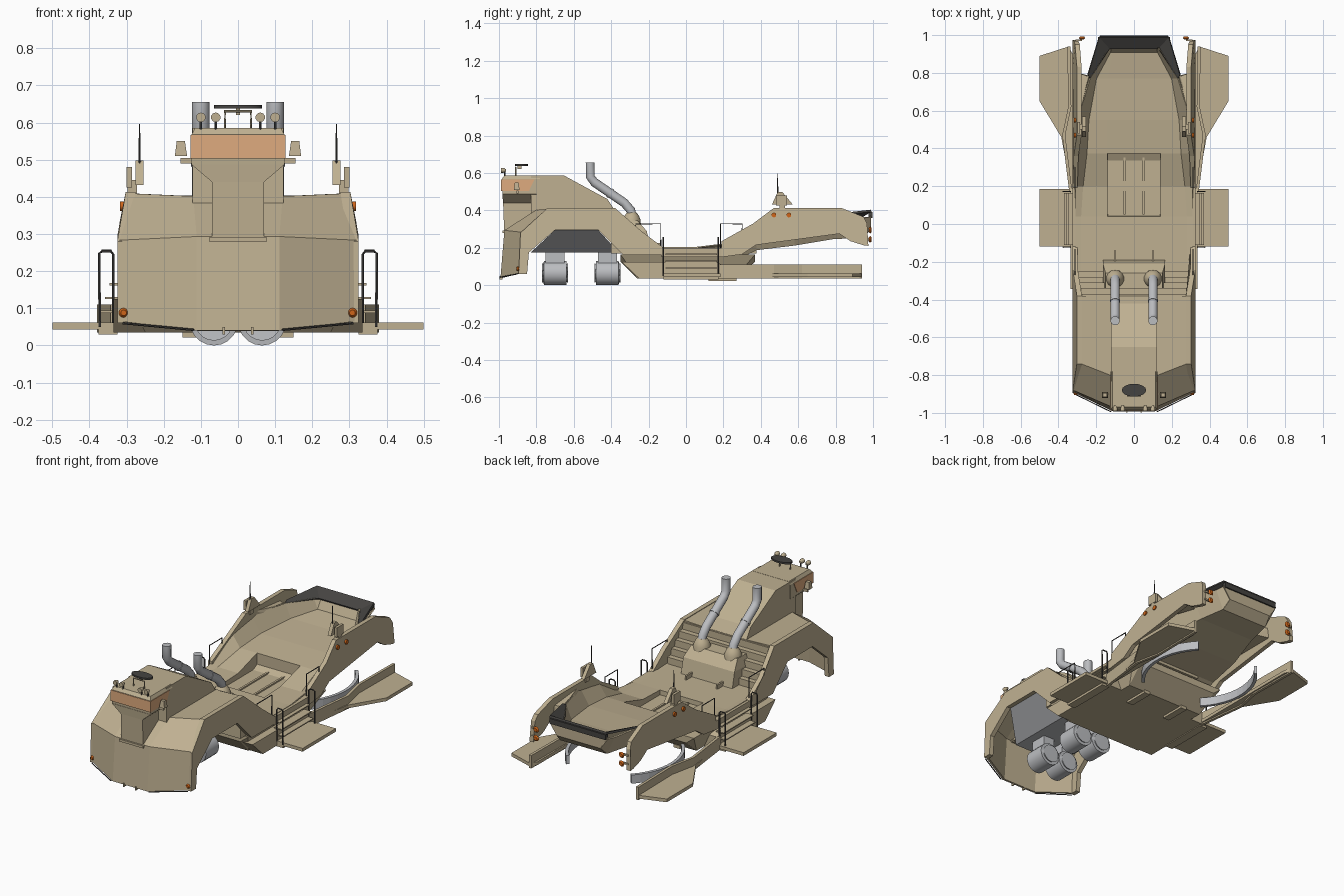
import bpy, bmesh, math
from mathutils import Vector

if "Cube" in bpy.data.objects:
    bpy.data.objects.remove(bpy.data.objects["Cube"])

def material(name, col):
    m = bpy.data.materials.new(name)
    m.diffuse_color = (*col, 1)
    m.use_nodes = True
    m.node_tree.nodes["Principled BSDF"].inputs["Base Color"].default_value = m.diffuse_color
    return m

TAN = material("tan_paint", (.52, .435, .285))
DARK = material("dark_grey", (.06, .057, .053))
GREY = material("light_grey", (.50, .51, .53))
PEACH = material("peach_glass", (.74, .41, .21))
ORANGE = material("orange_lamp", (.62, .13, .01))

def finish(name, bm, mat, thick=0, mirror=False, smooth=False):
    bmesh.ops.recalc_face_normals(bm, faces=bm.faces[:])
    me = bpy.data.meshes.new(name)
    bm.to_mesh(me)
    bm.free()
    me.materials.append(mat)
    ob = bpy.data.objects.new(name, me)
    bpy.context.collection.objects.link(ob)
    if smooth:
        me.shade_smooth()
        me.set_sharp_from_angle(angle=math.radians(42))
    if thick:
        s = ob.modifiers.new("thickness", 'SOLIDIFY')
        s.thickness, s.offset = thick, 0
    if mirror:
        m = ob.modifiers.new("mirror", 'MIRROR')
        m.use_mirror_merge = False
    return ob

def hull(name, pts, mat=TAN, mirror=False):
    bm = bmesh.new()
    for p in pts:
        bm.verts.new(p)
    bmesh.ops.convex_hull(bm, input=bm.verts[:])
    bmesh.ops.dissolve_limit(bm, angle_limit=.01, verts=bm.verts[:], edges=bm.edges[:])
    return finish(name, bm, mat, 0, mirror)

def rect(x0, x1, y0, y1, z):
    return [(x0, y0, z), (x1, y0, z), (x1, y1, z), (x0, y1, z)]

def box(name, x0, x1, y0, y1, z0, z1, mat=TAN, mirror=False):
    return hull(name, rect(x0, x1, y0, y1, z0) + rect(x0, x1, y0, y1, z1), mat, mirror)

def prism(name, poly, a, b, axis='x', mat=TAN, mirror=False, lean=0):
    # polygon in yz extruded along x, or in xy extruded along z; lean tips the top inwards
    f = (lambda p, t: (t - lean * max(0, p[1] - .3), p[0], p[1])) if axis == 'x' else (lambda p, t: (p[0], p[1], t))
    bm = bmesh.new()
    A = [bm.verts.new(f(p, a)) for p in poly]
    B = [bm.verts.new(f(p, b)) for p in poly]
    bm.faces.new(A)
    bm.faces.new(B)
    n = len(poly)
    for i in range(n):
        j = (i + 1) % n
        bm.faces.new((A[i], A[j], B[j], B[i]))
    return finish(name, bm, mat, 0, mirror)

def loft(name, rows, mat=TAN, thick=0, mirror=False, cap=False, closed=False, smooth=False):
    bm = bmesh.new()
    V = [[bm.verts.new(p) for p in r] for r in rows]
    n = len(rows[0])
    for r, s in zip(V, V[1:]):
        for i in range(n if closed else n - 1):
            j = (i + 1) % n
            bm.faces.new((r[i], r[j], s[j], s[i]))
    if cap:
        bm.faces.new(V[0])
        bm.faces.new(V[-1])
    bmesh.ops.dissolve_degenerate(bm, dist=1e-5, edges=bm.edges[:])
    return finish(name, bm, mat, thick, mirror, smooth)

def tube(name, path, rad, mat=TAN, mirror=False, n=12):
    # rad is one radius or one per path point
    P = [Vector(p) for p in path]
    R = rad if isinstance(rad, list) else [rad] * len(P)
    rows = []
    for i, p in enumerate(P):
        t = (P[min(i + 1, len(P) - 1)] - P[max(i - 1, 0)]).normalized()
        u = t.cross(Vector((1, 0, 0)) if abs(t.x) < .8 else Vector((0, 1, 0))).normalized()
        w = t.cross(u)
        rows.append([p + R[i] * (u * math.cos(2 * math.pi * k / n) + w * math.sin(2 * math.pi * k / n)) for k in range(n)])
    return loft(name, rows, mat, 0, mirror, True, True, True)

def lamp(name, x, y, z, r=.013):
    tube(name, [(x, y - .008, z), (x, y, z), (x, y + .008, z)], [r * .6, r, r * .6], ORANGE, True, 10)

def sym(half):
    # complete a half row (outer to inner) across x = 0
    return half + [(-x, y, z) for x, y, z in reversed(half)]

# front cowl shell and deck
loft("front_cowl", [
    sym([(.318, -.885, .065), (.11, -.985, .04)]),
    sym([(.318, -.875, .28), (.11, -.965, .29)]),
    sym([(.300, -.73, .403), (.12, -.80, .395)]),
    sym([(.300, -.38, .403), (.12, -.38, .395)])], thick=.014)
# front side walls with wheel arch
prism("front_fender", [(-.895, .06), (-.885, .28), (-.74, .413), (-.38, .413), (-.24, .29), (-.12, .2),
      (-.12, .16), (-.335, .16), (-.47, .295), (-.70, .295), (-.84, .175), (-.85, .06)], .298, .325, mirror=True, lean=.2)
# stairs from the deck up to the front platform
st = [(-.40, .17), (-.40, .40)]
for i in range(5):
    st += [(-.37 + i * .03, .40 - i * .04), (-.37 + i * .03, .36 - i * .04)]
prism("deck_stairs", st + [(-.25, .17)], -.295, .295)

# thruster pod, struts and four barrels
hull("thruster_pod", rect(-.3, .3, -.70, -.47, .295) + rect(-.15, .15, -.83, -.36, .175), GREY)
for y in (-.70, -.42):
    box("pod_strut", .03, .10, y - .05, y + .05, .09, .2, GREY, True)
    tube("thruster_barrel", [(.065, y + a, .065) for a in (-.05, -.07, -.06, .06, .07, .05)],
         [.045, .052, .065, .065, .052, .045], GREY, True, 20)

# cab body, head and nose
prism("cab_body", [(-.83, .38), (-.83, .585), (-.65, .585), (-.42, .46), (-.38, .40), (-.38, .38)], -.122, .122)
hull("cab_head", rect(-.125, .125, -.98, -.78, .487) + rect(-.125, .125, -.985, -.78, .568)
     + rect(-.115, .115, -.97, -.78, .586))
hull("cab_flare", rect(-.125, .125, -.982, -.80, .487) + rect(-.07, .07, -.978, -.80, .44))
hull("cab_nose", rect(-.07, .07, -.978, -.80, .445) + rect(-.07, .07, -.972, -.80, .285))
box("nose_sill", -.077, .077, -.982, -.95, .278, .292)
hull("windscreen_band", rect(-.128, .128, -.988, -.84, .503) + rect(-.128, .128, -.988, -.81, .566), PEACH)
box("cab_mirror_arm", .12, .155, -.905, -.895, .49, .505, mirror=True)
hull("cab_mirror", rect(.137, .17, -.92, -.89, .51) + rect(.143, .165, -.915, -.895, .55), mirror=True)
# roof equipment
tube("roof_sensor_disc", [(0, -.88, .638), (0, -.88, .648)], .034, DARK, n=16).scale.x = 1.9
tube("roof_sensor_frame", [(.035, -.91, .58), (.035, -.91, .63), (-.035, -.91, .63), (-.035, -.91, .58)], .004, n=6)
box("roof_sensor_post", -.006, .006, -.9, -.88, .62, .64)
for x in (.06, .10):
    tube("roof_spotlight", [(x, -.99, .614), (x, -.975, .614), (x, -.962, .614)], [.013, .013, .006], TAN, True, 10)
    tube("spotlight_post", [(x, -.97, .575), (x, -.97, .61)], .004, DARK, True, 6)

# engine box, domes and exhaust pipes
hull("engine_box", rect(-.165, .165, -.37, -.19, .2) + rect(-.165, .165, -.37, -.21, .29)
     + rect(-.15, .15, -.37, -.26, .345))
tube("exhaust_dome", [(.10, -.29, .30), (.10, -.29, .35), (.10, -.29, .375), (.10, -.29, .39)],
     [.05, .047, .036, .022], TAN, True, 14)
tube("exhaust_pipe", [(.10, -.285, .36), (.10, -.295, .40), (.10, -.33, .44), (.10, -.49, .55), (.10, -.512, .58), (.10, -.512, .655)],
     .024, GREY, True, 14)
tube("pipe_clamp", [(.10, -.40, .488), (.10, -.41, .495)], .027, GREY, True, 14)
box("engine_foot", .095, .105, -.20, -.14, .2, .225, mirror=True)

# mid hull
hull("mid_hull", rect(-.31, .31, -.35, .37, .165) + rect(-.26, .26, -.35, .37, .125) + rect(-.25, .25, -.26, .26, .035))
prism("side_sill", [(-.345, .125), (-.25, .035), (.19, .035), (.19, .11), (.16, .125)], .25, .335, mirror=True)
box("side_deck_edge", .29, .325, -.13, .19, .15, .2, mirror=True)
box("hull_skid", .11, .15, .12, .27, .022, .04, mirror=True)

# rear tub with sunken floor well
rows = []
for y, w, zr, wf, zf, zc in [
        (-.26, .31, .2, .28, .198, .198), (.04, .31, .2, .28, .198, .198), (.04, .31, .2, .28, .198, .172),
        (.2, .31, .22, .27, .205, .172), (.375, .305, .33, .25, .255, .172), (.375, .305, .33, .25, .255, .255),
        (.55, .30, .365, .24, .275, .275), (.77, .235, .37, .2, .29, .29), (.91, .15, .37, .125, .31, .31),
        (.94, .135, .37, .12, .37, .37)]:
    xi = .14 if wf > .14 else wf * .9
    rows.append(sym([(w, y, zr), (wf, y, zf), (xi, y, zf), (xi, y, zc)]))
loft("tub_interior", rows, thick=.006)
for x in (-.05, .05):
    box("floor_ridge", x - .006, x + .006, .05, .37, .17, .182)
# rear tub outer hull
loft("tub_hull", [[(w, y, zr), (wb, y, zb), (-wb, y, zb), (-w, y, zr)] for y, w, zr, wb, zb in [
    (.25, .31, .22, .25, .125), (.375, .31, .33, .25, .19), (.58, .30, .365, .23, .215),
    (.79, .24, .37, .18, .25), (.94, .195, .36, .15, .255), (.985, .185, .365, .14, .30)]], thick=.008)
loft("tail_panel", [sym([(.19, .985, .37)]), sym([(.14, .985, .30)]), sym([(.15, .94, .255)])], thick=.01)
# dark tailgate rim
loft("tailgate_rim", [sym([(.235, .77, .365), (.13, .93, .362)]), sym([(.245, .79, .375), (.185, .99, .398)])],
     DARK, thick=.012)
box("tailgate_lip", -.18, .18, .975, .998, .36, .39, DARK)

# rear side walls
prism("rear_fender", [(.19, .15), (.19, .235), (.36, .33), (.47, .413), (.83, .413), (.95, .365), (.968, .33), (.975, .21),
      (.95, .213), (.88, .235), (.82, .275), (.375, .215), (.3, .165)], .300, .325, mirror=True, lean=.2)
hull("fender_brace", [(.295, .55, .39), (.295, .8, .36), (.24, .78, .36), (.30, .55, .3), (.30, .8, .30), (.22, .78, .30)], mirror=True)

# flared rear skirts with shelf, and curved blades inside
plan = [(.335, .17), (.372, .47), (.34, .62), (.345, .94)]
loft("skirt_wall", [[(x, y, .035) for x, y in plan], [(x, y, .11) for x, y in plan]], thick=.016, mirror=True)
prism("skirt_shelf", [(.325, .19), (.335, .19), (.385, .46), (.5, .65), (.5, .89), (.345, .94), (.325, .9)],
      .043, .062, 'z', mirror=True)
arc = [(-.04 + .34 * math.cos(a), .56 + .34 * math.sin(a)) for a in [math.radians(-44 + 8 * i) for i in range(12)]]
loft("curved_blade", [[(x, y, .04) for x, y in arc], [(x, y, .09) for x, y in arc]], GREY, .018, True)

# side steps, platform and hand rails
box("step_platform", .335, .5, -.12, .185, .043, .062, mirror=True)
for i in range(3):
    box("side_step", .31, .37 - i * .012, -.11, .165, .088 + i * .037, .094 + i * .037, mirror=True)
box("step_base", .325, .375, -.12, .175, .03, .045, mirror=True)
for y in (-.122, .172):
    tube("step_handrail", [(.372, y, .05), (.374, y, .248), (.366, y, .254), (.342, y, .254), (.336, y, .246), (.336, y, .06)],
         .004, DARK, True, 6)
for y0, y1, z in ((-.27, -.135, .28), (.30, .185, .27)):
    tube("deck_rail", [(.312, y0, z), (.312, y0, .328), (.312, y1, .328), (.312, y1, .19)], .003, DARK, True, 6)

# antenna mounts
hull("antenna_box", rect(.255, .276, .46, .57, .432) + rect(.255, .276, .49, .515, .498), mirror=True)
box("antenna_post", .272, .298, .50, .53, .395, .445, mirror=True)
box("antenna_plate", .285, .30, .48, .54, .425, .48, mirror=True)
tube("antenna", [(.265, .49, .48), (.265, .49, .54), (.265, .49, .596)], [.004, .003, .0015], DARK, True, 6)

# lamps and front bumper rail
lamp("front_lamp", .308, -.898, .088)
for z in (.245, .295):
    lamp("tail_lamp", .275, .985, z, .018)
    box("tail_lamp_bracket", .275, .31, .968, .978, z - .005, z + .005, mirror=True)
for y in (.47, .55):
    tube("fender_lamp", [(.30, y, .375), (.318, y, .375)], .013, ORANGE, True, 10)
tube("bumper_rail", [(.31, -.902, .06), (.12, -.995, .042)], .003, DARK, True, 6)
box("bumper_peg", .035, .042, -.998, -.98, .03, .05, mirror=True)
